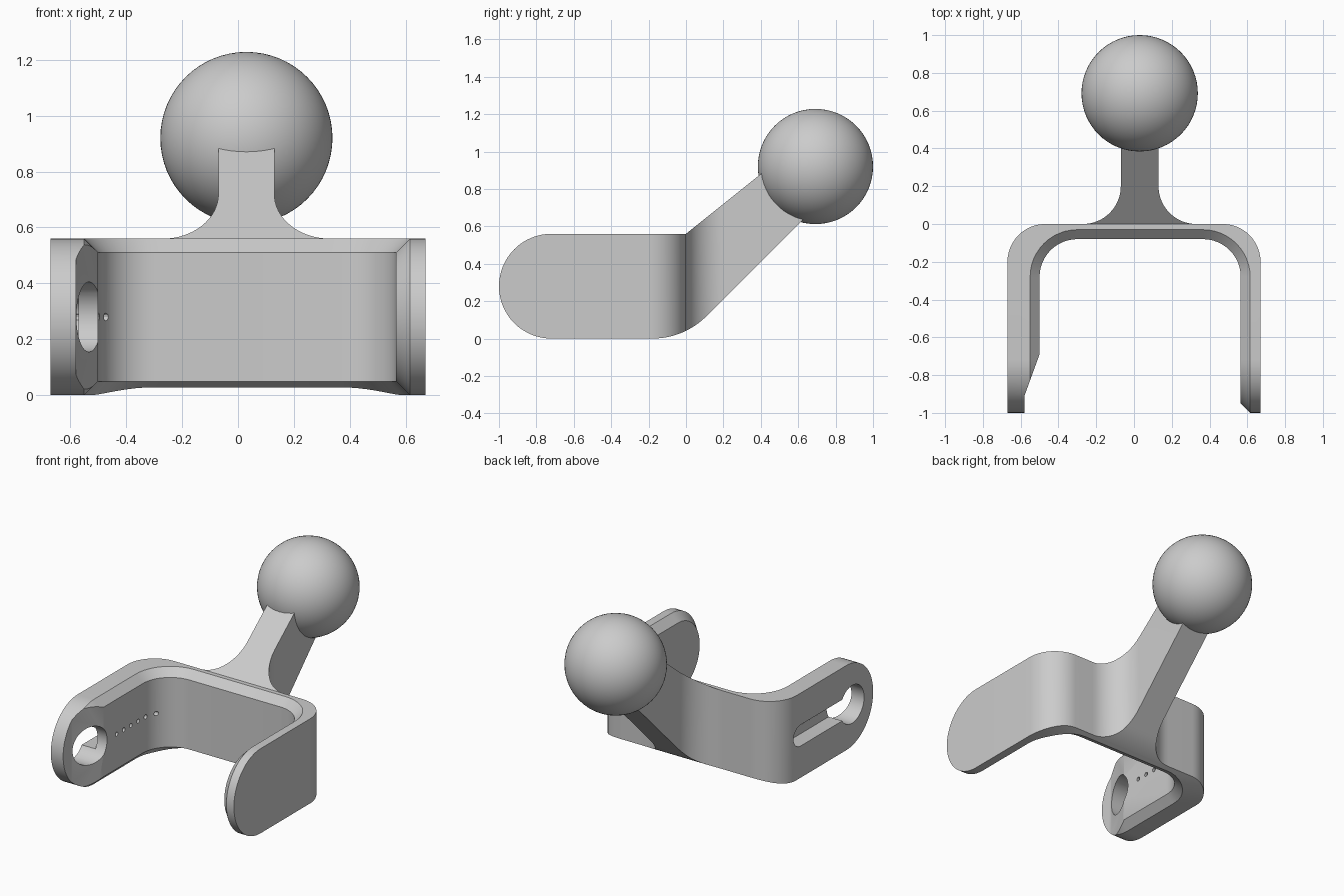
import bpy, bmesh
from math import sin, cos, pi, sqrt, radians

cube = bpy.data.objects.get("Cube")
if cube:
    bpy.data.objects.remove(cube)

grey = bpy.data.materials.new("matte grey")
grey.use_nodes = True
grey.diffuse_color = (0.6, 0.6, 0.6, 1)
grey.node_tree.nodes["Principled BSDF"].inputs["Base Color"].default_value = (0.6, 0.6, 0.6, 1)

H, MID = 0.56, 0.28      # bracket height and its middle
CH = 0.05                # inner edge chamfer
R = 0.41                 # underside bend radius


def finish(name, bm):
    bmesh.ops.remove_doubles(bm, verts=bm.verts, dist=1e-5)
    bmesh.ops.recalc_face_normals(bm, faces=bm.faces)
    me = bpy.data.meshes.new(name)
    bm.to_mesh(me)
    bm.free()
    ob = bpy.data.objects.new(name, me)
    bpy.context.collection.objects.link(ob)
    me.materials.append(grey)
    return ob


def loft(name, rings):
    """Skin a row of closed rings and cap both ends."""
    bm = bmesh.new()
    rows = [[bm.verts.new(p) for p in ring] for ring in rings]
    n = len(rows[0])
    for a, b in zip(rows, rows[1:]):
        for i in range(n):
            j = (i + 1) % n
            bm.faces.new((a[i], a[j], b[j], b[i]))
    bm.faces.new(rows[0])
    bm.faces.new(rows[-1])
    return finish(name, bm)


def rod(name, outline, x0, x1):
    """Prism along x from a (y, z) outline."""
    return loft(name, [[(x, y, z) for y, z in outline] for x in (x0, x1)])


def circle(y, z, r, n, start=0.0, sweep=2 * pi):
    return [(y + r * cos(start + sweep * i / n), z + r * sin(start + sweep * i / n))
            for i in range(n)]


def underside(y):
    if y < -0.18:
        return 0.0
    if y < 0.11:
        return R - sqrt(R * R - (y + 0.18) ** 2)
    return y + 0.01


def smooth(ob):
    bpy.ops.object.select_all(action='DESELECT')
    bpy.context.view_layer.objects.active = ob
    ob.select_set(True)
    bpy.ops.object.shade_smooth_by_angle(angle=radians(25))


# U bracket: stations run from one rounded arm tip round to the other
def station(outer, mid, inner):
    (ox, oy, oz), (mx, my, mz), (ix, iy, iz) = outer, mid, inner
    return [(ox, oy, MID - oz + underside(oy)), (ox, oy, MID + oz),
            (mx, my, MID + mz), (ix, iy, MID + iz),
            (ix, iy, MID - iz), (mx, my, MID - mz + underside(my))]


def half(side, xin):
    rings = []
    r_in = MID - CH
    for i in range(17):                      # rounded tip
        a = pi / 2 * i / 16
        y, z = -0.72 - MID * cos(a), MID * sin(a)
        rings.append(station((side * 0.67, y, z), (side * (xin + CH), y, z),
                             (side * xin, -0.72 - r_in * cos(a), r_in * sin(a))))
    for i in range(13):                      # bend into the back wall
        a = pi / 2 * i / 12
        c, s = cos(a), sin(a)
        cx = xin - 0.2
        rings.append(station((side * (0.47 + 0.2 * c), -0.2 + 0.2 * s, MID),
                             (side * (cx + 0.25 * c), -0.28 + 0.25 * s, MID),
                             (side * (cx + 0.2 * c), -0.28 + 0.2 * s, r_in)))
    return rings


bracket = loft("bracket", half(1, 0.565) + half(-1, 0.5)[::-1])

# Cutters: thinned arm tip, round opening, outer channel, row of pin holes
tip = [(-0.4636, -0.59), (-0.58, -0.91), (-0.58, -1.1), (-0.4, -1.1), (-0.4, -0.59)]
cutters = [loft("tip_cutter", [[(x, y, z) for x, y in tip] for z in (-0.1, 0.7)]),
           rod("opening_cutter", circle(-0.78, MID, 0.125, 48), -0.8, -0.4)]
slot = circle(-0.24, MID, 0.07, 16, -pi / 2, pi) + [(-0.24, MID + 0.07), (-0.78, MID + 0.07), (-0.78, MID - 0.07)]
cutters.append(rod("channel_cutter", slot, -0.8, -0.57))
for i in range(6):
    cutters.append(rod("pin_hole_cutter", circle(-0.18 - 0.075 * i, MID, 0.014, 12), -0.6, -0.42))

bpy.context.view_layer.objects.active = bracket
for c in cutters:
    m = bracket.modifiers.new(c.name, 'BOOLEAN')
    m.operation, m.solver, m.object = 'DIFFERENCE', 'EXACT', c
    bpy.ops.object.modifier_apply(modifier=m.name)
    bpy.data.objects.remove(c)
smooth(bracket)

# Neck: flares into the back wall and rises into the ball
CX = 0.03


def neck_ring(w, y_top, y_low):
    top, low = H + 0.8 * y_top, underside(y_low)
    return [(CX - w, y_low, low), (CX + w, y_low, low), (CX + w, y_top, top), (CX - w, y_top, top)]


rings = [neck_ring(0.26, -0.02, -0.02)]
for i in range(17):
    a = pi / 2 * i / 16
    y = 0.2 * (1 - cos(a))
    rings.append(neck_ring(0.3 - 0.2 * sin(a), y, y))
rings.append(neck_ring(0.1, 0.45, 0.72))
neck = loft("neck", rings)
smooth(neck)

# Ball
bm = bmesh.new()
bmesh.ops.create_uvsphere(bm, u_segments=64, v_segments=32, radius=0.308)
bmesh.ops.translate(bm, verts=bm.verts, vec=(CX, 0.692, 0.92))
ball = finish("ball", bm)
smooth(ball)
